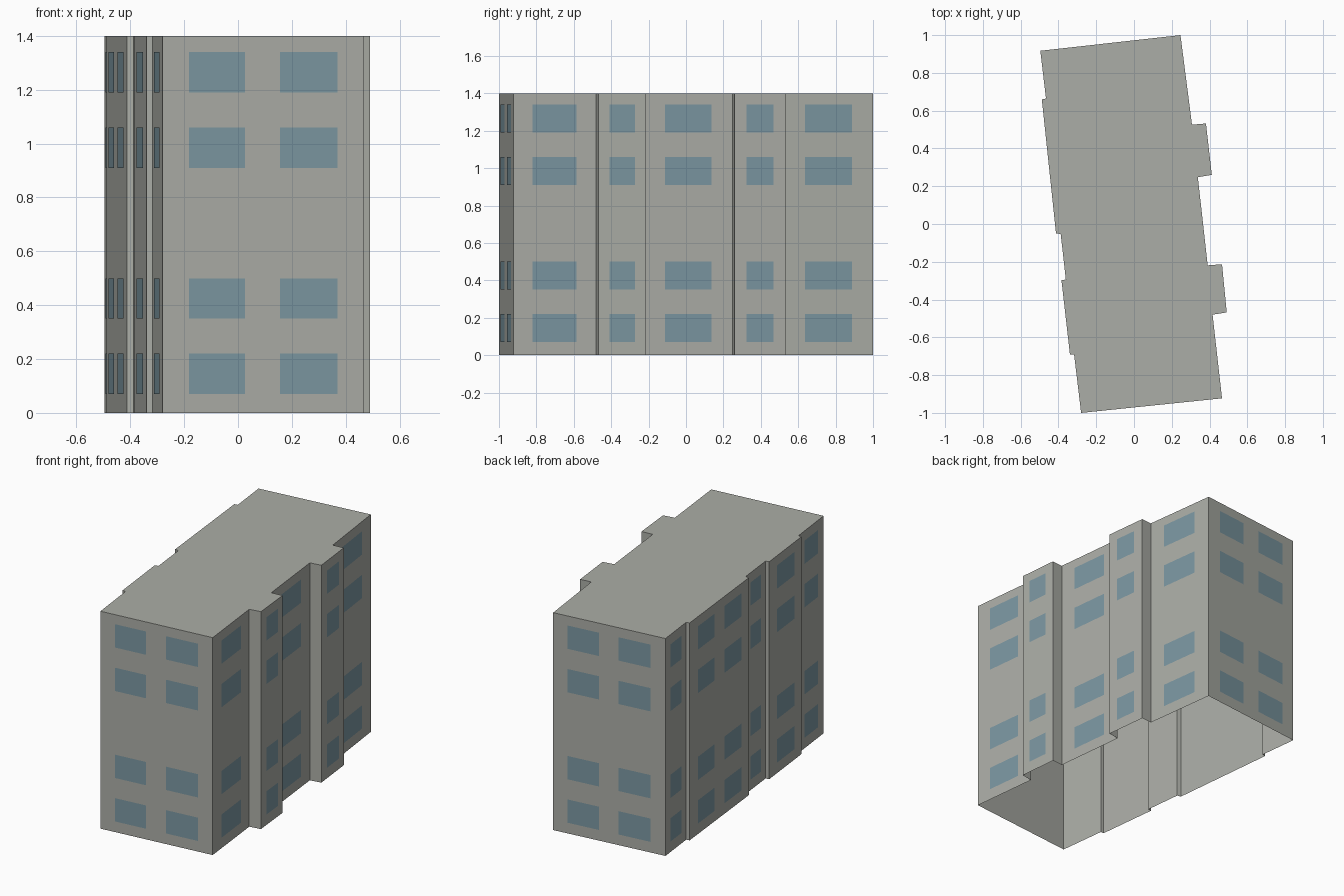
import bpy
import bmesh
from mathutils import Vector

cube = bpy.data.objects.get("Cube")
if cube:
    bpy.data.objects.remove(cube, do_unlink=True)

HEIGHT = 1.4
PLATE_GAP = 0.003
FLOORS = [0.07, 0.35, 0.91, 1.19]
WINDOW_HEIGHT = 0.15

# Window spans along a wall, as fractions of its length
NONE = []
ONE = [(0.23, 0.76)]
TWO = [(0.13, 0.41), (0.585, 0.87)]

# Footprint corners, counter-clockwise, with the windows of the wall that starts there
FOOTPRINT = [
    (-0.28, -1.0, TWO), (0.466, -0.923, ONE),
    (0.416, -0.48, NONE), (0.491, -0.468, ONE), (0.466, -0.213, NONE),
    (0.39, -0.219, ONE),
    (0.338, 0.248, NONE), (0.412, 0.26, ONE), (0.381, 0.532, NONE),
    (0.307, 0.526, ONE), (0.246, 1.0, TWO),
    (-0.496, 0.917, ONE), (-0.466, 0.664, NONE),
    (-0.488, 0.66, TWO), (-0.413, -0.049, NONE),
    (-0.388, -0.053, ONE), (-0.361, -0.294, NONE),
    (-0.384, -0.298, ONE), (-0.339, -0.692, NONE),
    (-0.317, -0.692, ONE),
]


def make_material(name, colour):
    mat = bpy.data.materials.new(name)
    mat.use_nodes = True
    mat.diffuse_color = colour
    mat.node_tree.nodes["Principled BSDF"].inputs["Base Color"].default_value = colour
    return mat


def make_object(name, bm, mat):
    mesh = bpy.data.meshes.new(name)
    bm.to_mesh(mesh)
    bm.free()
    mesh.materials.append(mat)
    obj = bpy.data.objects.new(name, mesh)
    bpy.context.collection.objects.link(obj)
    return obj


def add_quad(bm, a, b, low, high):
    corners = [(a, low), (b, low), (b, high), (a, high)]
    bm.faces.new([bm.verts.new((p.x, p.y, z)) for p, z in corners])


concrete = make_material("warm grey concrete", (0.41, 0.42, 0.385, 1))
glass = make_material("blue grey glass", (0.20, 0.31, 0.36, 1))

walls = bmesh.new()
windows = bmesh.new()
corners = [Vector((x, y)) for x, y, _ in FOOTPRINT]

for i, (_, _, spans) in enumerate(FOOTPRINT):
    start, end = corners[i], corners[(i + 1) % len(corners)]
    add_quad(walls, start, end, 0, HEIGHT)
    # Window plates sit just outside the wall
    along = (end - start).normalized()
    outward = Vector((along.y, -along.x)) * PLATE_GAP
    for first, last in spans:
        a = start.lerp(end, first) + outward
        b = start.lerp(end, last) + outward
        for sill in FLOORS:
            add_quad(windows, a, b, sill, sill + WINDOW_HEIGHT)

bmesh.ops.remove_doubles(walls, verts=walls.verts[:], dist=0.0001)
make_object("outer_walls", walls, concrete)
make_object("windows", windows, glass)

# Flat roof; the underside of the building stays open
roof = bmesh.new()
roof.faces.new([roof.verts.new((p.x, p.y, HEIGHT)) for p in corners])
make_object("flat_roof", roof, concrete)
